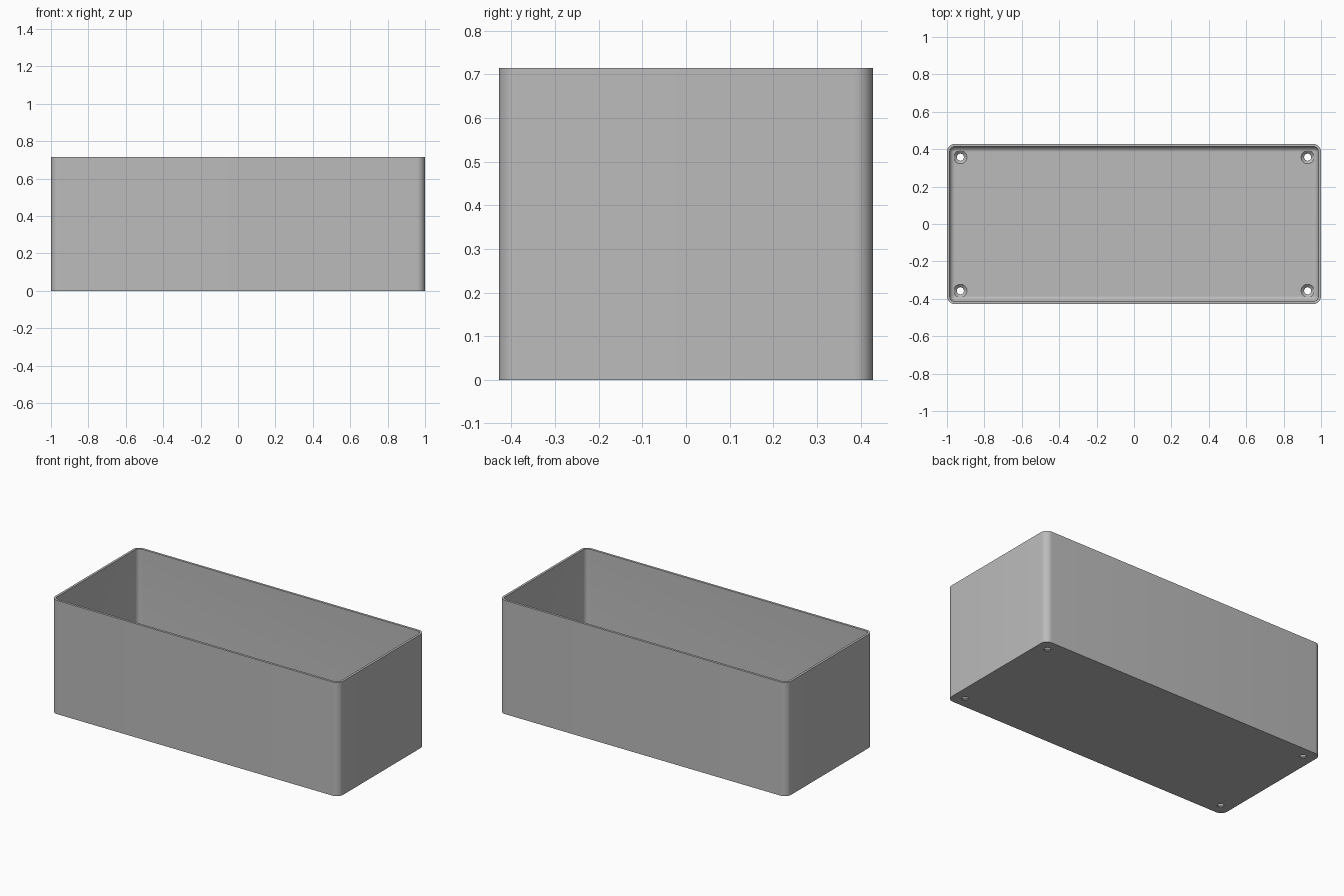
import bpy, bmesh
from math import sin, cos, pi

cube = bpy.data.objects.get("Cube")
if cube:
    bpy.data.objects.remove(cube, do_unlink=True)

# Overall sizes
HALF_X, HALF_Y, HEIGHT = 1.0, 0.4286, 0.7143
CORNER, WALL, FLOOR, FILLET = 0.043, 0.0145, 0.02, 0.028
HOLE_X, HOLE_Y, HOLE_R, SINK_R = 0.9286, 0.3571, 0.019, 0.035

grey = bpy.data.materials.new("plain grey")
grey.use_nodes = True
colour = (0.5, 0.5, 0.5, 1)
grey.diffuse_color = colour
grey.node_tree.nodes["Principled BSDF"].inputs["Base Color"].default_value = colour


def rounded_ring(bm, inset, z, steps=10):
    """Rounded rectangle of vertices, inset from the outside wall."""
    r = max(CORNER - inset, 0.0004)
    cx, cy = HALF_X - inset - r, HALF_Y - inset - r
    ring = []
    for k, (sx, sy) in enumerate(((1, 1), (-1, 1), (-1, -1), (1, -1))):
        for i in range(steps + 1):
            a = (k + i / steps) * pi / 2
            ring.append(bm.verts.new((sx * cx + r * cos(a), sy * cy + r * sin(a), z)))
    return ring


def circle_ring(bm, x, y, r, z, sides=32):
    return [bm.verts.new((x + r * cos(2 * pi * i / sides),
                          y + r * sin(2 * pi * i / sides), z)) for i in range(sides)]


def skin(bm, rings):
    """Join successive rings and cap both ends."""
    for a, b in zip(rings, rings[1:]):
        for i in range(len(a)):
            j = (i + 1) % len(a)
            bm.faces.new((a[i], a[j], b[j], b[i]))
    bm.faces.new(rings[0][::-1])
    bm.faces.new(rings[-1])


def finish(bm, name):
    bmesh.ops.recalc_face_normals(bm, faces=bm.faces)
    mesh = bpy.data.meshes.new(name)
    bm.to_mesh(mesh)
    bm.free()
    mesh.materials.append(grey)
    obj = bpy.data.objects.new(name, mesh)
    bpy.context.collection.objects.link(obj)
    return obj


# Open box: outer wall, flat rim, inner wall, filleted floor
bm = bmesh.new()
sections = [(0, 0), (0, HEIGHT), (WALL, HEIGHT)]
for i in range(9):
    a = i / 8 * pi / 2
    sections.append((WALL + FILLET * (1 - cos(a)), FLOOR + FILLET * (1 - sin(a))))
skin(bm, [rounded_ring(bm, inset, z) for inset, z in sections])
box = finish(bm, "open_box")

# Countersunk screw holes in the four floor corners
bm = bmesh.new()
for sx in (-1, 1):
    for sy in (-1, 1):
        profile = [(HOLE_R, -0.02), (HOLE_R, 0.005), (SINK_R, FLOOR), (SINK_R, 0.06)]
        skin(bm, [circle_ring(bm, sx * HOLE_X, sy * HOLE_Y, r, z) for r, z in profile])
cutter = finish(bm, "screw_hole_cutter")
cutter.hide_render = True
cutter.hide_set(True)

cut = box.modifiers.new("screw_holes", "BOOLEAN")
cut.object = cutter
cut.operation = "DIFFERENCE"
cut.solver = "EXACT"

# Bake the holes, drop the cutter, then smooth the rounded surfaces
bpy.ops.object.select_all(action="DESELECT")
bpy.context.view_layer.objects.active = box
box.select_set(True)
bpy.ops.object.modifier_apply(modifier=cut.name)
bpy.data.objects.remove(cutter, do_unlink=True)
bpy.ops.object.shade_smooth_by_angle(angle=pi / 6)
